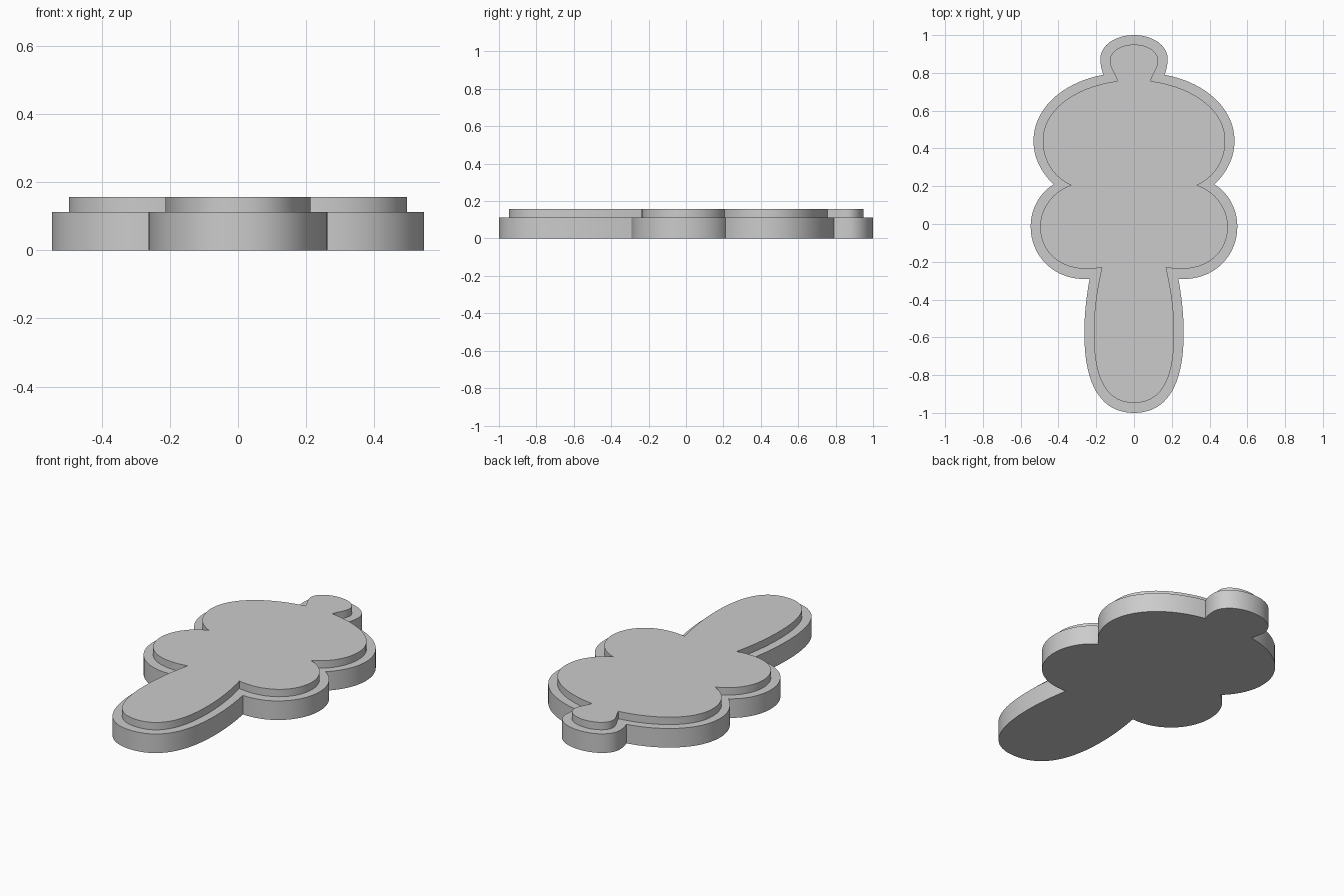
import bpy
import bmesh
from math import radians
from mathutils import Vector
from mathutils.geometry import interpolate_bezier

cube = bpy.data.objects.get("Cube")
if cube:
    bpy.data.objects.remove(cube, do_unlink=True)

grey = bpy.data.materials.new("plain grey")
grey.use_nodes = True
colour = (0.6, 0.6, 0.6, 1)
grey.diffuse_color = colour
grey.node_tree.nodes["Principled BSDF"].inputs["Base Color"].default_value = colour

STEPS = 20  # points per curve segment


def half_outline(path):
    """Sample a chain of cubic curves: anchor, handle, handle, anchor, ..."""
    points = [Vector(p) for p in path]
    result = [points[0]]
    for i in range(0, len(points) - 1, 3):
        a, h1, h2, b = points[i:i + 4]
        result += interpolate_bezier(a, h1, h2, b, STEPS)[1:]
    return result


def slab(name, path, bottom, top):
    """Mirror the half outline across x and extrude it upward."""
    right = half_outline(path)
    left = [Vector((-p.x, p.y)) for p in reversed(right[1:-1])]
    bm = bmesh.new()
    base = bm.faces.new([bm.verts.new((p.x, p.y, bottom)) for p in right + left])
    lifted = bmesh.ops.extrude_face_region(bm, geom=[base], use_keep_orig=True)
    verts = [g for g in lifted["geom"] if isinstance(g, bmesh.types.BMVert)]
    bmesh.ops.translate(bm, verts=verts, vec=(0, 0, top - bottom))
    bmesh.ops.recalc_face_normals(bm, faces=bm.faces)
    mesh = bpy.data.meshes.new(name)
    bm.to_mesh(mesh)
    bm.free()
    mesh.materials.append(grey)
    obj = bpy.data.objects.new(name, mesh)
    bpy.context.collection.objects.link(obj)
    bpy.ops.object.select_all(action="DESELECT")
    obj.select_set(True)
    bpy.context.view_layer.objects.active = obj
    bpy.ops.object.shade_smooth_by_angle(angle=radians(25))
    return obj


# Wide lower plate: knob, upper lobe, lower lobe, handle
base_path = [
    (0, 1), (.10, 1), (.178, .945), (.178, .875),
    (.178, .845), (.172, .815), (.162, .79),
    (.38, .75), (.532, .61), (.532, .44),
    (.532, .35), (.49, .27), (.425, .21),
    (.50, .165), (.547, .08), (.547, -.015),
    (.547, -.17), (.42, -.305), (.235, -.29),
    (.255, -.40), (.263, -.49), (.263, -.58),
    (.263, -.86), (.17, -1), (0, -1),
]

# Narrower raised plate following the same shape
raised_path = [
    (0, .95), (.075, .95), (.128, .91), (.128, .865),
    (.128, .83), (.105, .805), (.087, .757),
    (.32, .725), (.483, .60), (.483, .44),
    (.483, .34), (.43, .25), (.333, .205),
    (.43, .175), (.497, .08), (.497, -.015),
    (.497, -.15), (.38, -.27), (.17, -.23),
    (.20, -.36), (.213, -.47), (.213, -.58),
    (.213, -.83), (.14, -.947), (0, -.947),
]

slab("base_plate", base_path, 0, .113)
slab("raised_plate", raised_path, .113, .157)
